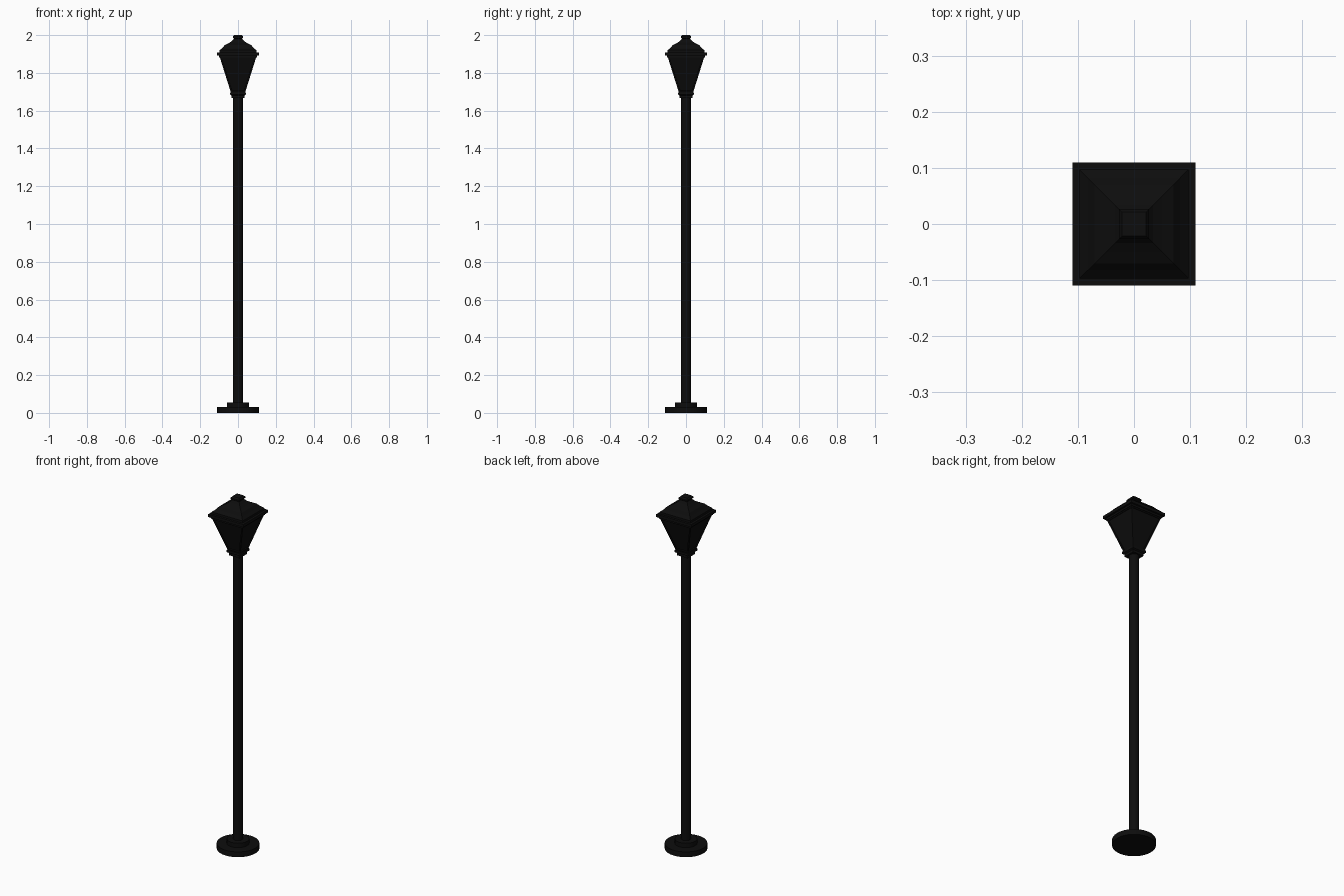
import bpy, bmesh, math

if "Cube" in bpy.data.objects:
    bpy.data.objects.remove(bpy.data.objects["Cube"])

black = bpy.data.materials.new("black_iron")
black.diffuse_color = (0.004, 0.004, 0.004, 1)
black.use_nodes = True
black.node_tree.nodes["Principled BSDF"].inputs["Base Color"].default_value = black.diffuse_color


def loft(name, profile, sides, smooth=False, panes=False):
    """Stack rings (half width, height); sides=4 gives axis-aligned squares."""
    bm = bmesh.new()
    k = math.sqrt(2) if sides == 4 else 1
    off = math.pi / 4 if sides == 4 else 0
    rings = []
    for r, z in profile:
        rings.append([bm.verts.new((r * k * math.cos(off + 2 * math.pi * i / sides),
                                    r * k * math.sin(off + 2 * math.pi * i / sides), z))
                      for i in range(sides)])
    walls = []
    for a, b in zip(rings, rings[1:]):
        for i in range(sides):
            j = (i + 1) % sides
            walls.append(bm.faces.new((a[i], a[j], b[j], b[i])))
    bm.faces.new(rings[0][::-1])
    bm.faces.new(rings[-1])
    bm.normal_update()
    if panes:
        bmesh.ops.inset_individual(bm, faces=walls, thickness=0.01)
        bmesh.ops.inset_individual(bm, faces=walls, thickness=0.001, depth=-0.005)
    me = bpy.data.meshes.new(name)
    bm.to_mesh(me)
    bm.free()
    me.materials.append(black)
    ob = bpy.data.objects.new(name, me)
    bpy.context.collection.objects.link(ob)
    if smooth:
        bpy.ops.object.select_all(action='DESELECT')
        ob.select_set(True)
        bpy.context.view_layer.objects.active = ob
        bpy.ops.object.shade_smooth_by_angle()
    return ob


# Round foot and post
loft("base_plate", [(0.11, 0), (0.11, 0.03)], 32, True)
loft("base_collar", [(0.058, 0.03), (0.058, 0.055)], 32, True)
loft("post", [(0.026, 0.055), (0.026, 1.67)], 32, True)

# Stepped seat under the lantern
loft("lantern_seat", [(0.034, 1.667), (0.034, 1.68), (0.042, 1.685), (0.042, 1.697)], 4)

# Tapered lantern with recessed panes
loft("lantern_body", [(0.038, 1.697), (0.096, 1.882)], 4, panes=True)

# Overhanging rim and stepped roof
loft("roof_rim", [(0.1, 1.882), (0.1, 1.892), (0.11, 1.892), (0.11, 1.908), (0.097, 1.908)], 4)
loft("roof", [(0.097, 1.908), (0.097, 1.92), (0.082, 1.933), (0.07, 1.947),
              (0.05, 1.957), (0.034, 1.967), (0.022, 1.98)], 4)

# Cap
loft("finial", [(0.018, 1.978), (0.027, 1.985), (0.027, 1.992), (0.021, 2.0)], 4)
